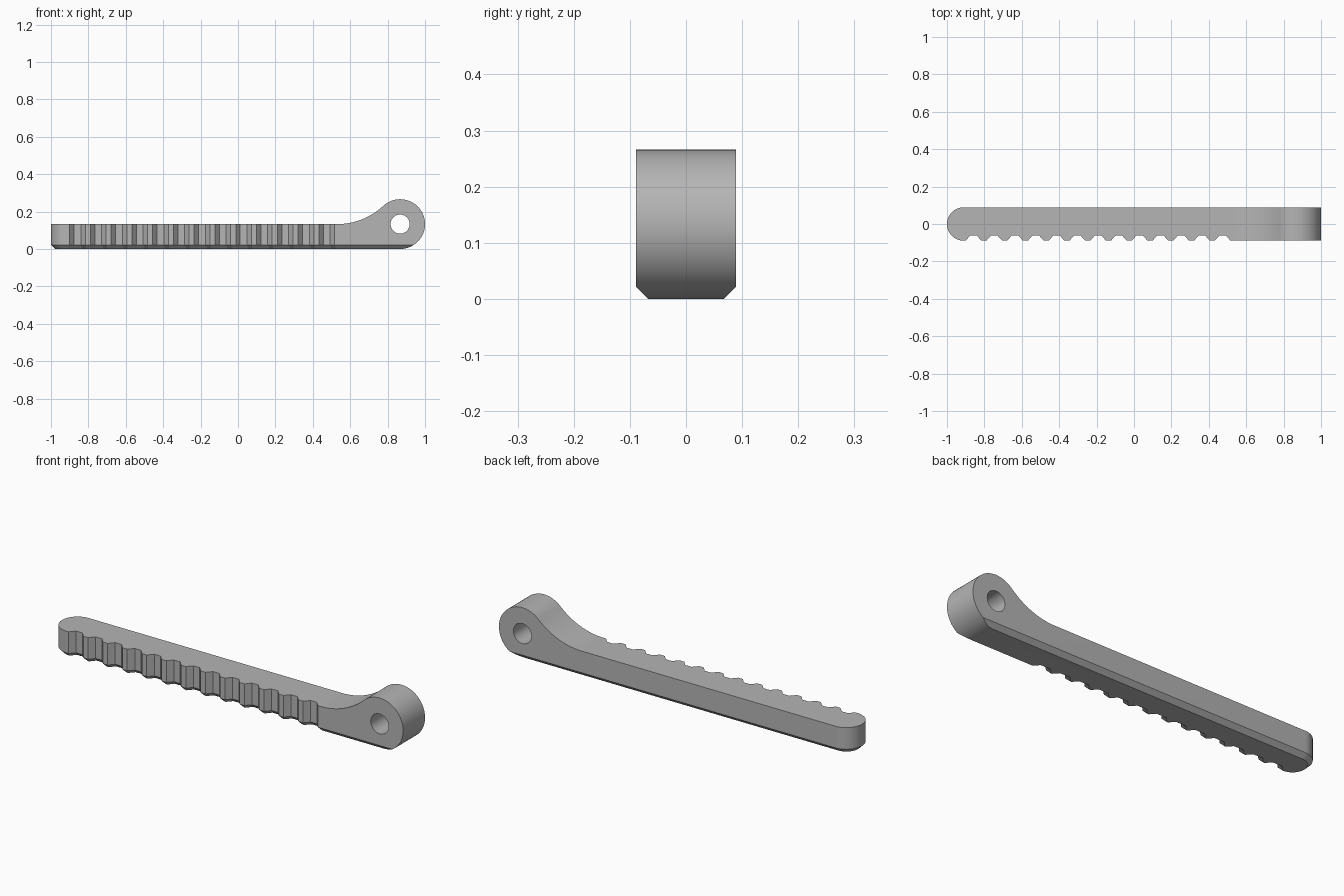
import bpy, bmesh
from math import sin, cos, pi, atan2
from mathutils import Vector, Matrix

if "Cube" in bpy.data.objects:
    bpy.data.objects.remove(bpy.data.objects["Cube"])

HALF = 0.089      # half width of the bar
CHAMFER = 0.022   # bottom edge bevel
TOP = 0.133       # height of the straight bar
PITCH = 0.111     # spacing of the grip notches
EYE = Vector((0.867, TOP))
EYE_R = 0.133

grey = bpy.data.materials.new("plain grey")
grey.use_nodes = True
colour = (0.46, 0.46, 0.46, 1)
grey.diffuse_color = colour
grey.node_tree.nodes["Principled BSDF"].inputs["Base Color"].default_value = colour


def arc(centre, radius, start, end, steps):
    return [Vector((centre[0] + radius * cos(start + (end - start) * i / steps),
                    centre[1] + radius * sin(start + (end - start) * i / steps)))
            for i in range(steps + 1)]


def inset(points, distance):
    """Move a counter-clockwise outline inwards by mitred offsets."""
    result = []
    for i, p in enumerate(points):
        a = (p - points[i - 1]).normalized()
        b = (points[(i + 1) % len(points)] - p).normalized()
        na, nb = Vector((-a.y, a.x)), Vector((-b.y, b.x))
        result.append(p + (na + nb) * distance / (1 + na.dot(nb)))
    return result


def loft(name, rings):
    """Solid through matching rings of 3D points."""
    bm = bmesh.new()
    loops = [[bm.verts.new(p) for p in ring] for ring in rings]
    for low, high in zip(loops, loops[1:]):
        for i in range(len(low)):
            j = (i + 1) % len(low)
            bm.faces.new((low[i], low[j], high[j], high[i]))
    bm.faces.new(loops[0][::-1])
    bm.faces.new(loops[-1])
    bmesh.ops.recalc_face_normals(bm, faces=bm.faces)
    mesh = bpy.data.meshes.new(name)
    bm.to_mesh(mesh)
    bm.free()
    obj = bpy.data.objects.new(name, mesh)
    bpy.context.collection.objects.link(obj)
    mesh.materials.append(grey)
    return obj


def combine(target, tool, operation):
    mod = target.modifiers.new(operation, "BOOLEAN")
    mod.operation = operation
    mod.solver = "EXACT"
    mod.object = tool
    tool.hide_render = True
    bpy.context.view_layer.objects.active = target
    bpy.ops.object.modifier_apply(modifier=mod.name)
    bpy.data.objects.remove(tool)


# Plan outline: rounded left end, notched front edge, plain back edge
plan = arc((HALF - 1, 0), HALF, pi / 2, 3 * pi / 2, 32)
for k in range(13):
    x = -0.858 + PITCH * k
    plan += [Vector((x + dx, -HALF + dy)) for dx, dy in
             ((-0.042, 0), (-0.018, 0.027), (0.018, 0.027), (0.042, 0))]
plan += [Vector((1.1, -HALF)), Vector((1.1, HALF))]
handle = loft("notched_handle", [
    [(p.x, p.y, 0) for p in inset(plan, CHAMFER)],
    [(p.x, p.y, CHAMFER) for p in plan],
    [(p.x, p.y, 0.4) for p in plan]])

# Side outline: flat bar sweeping up into the round eye
start_x = 0.53
gap = EYE.x - start_x
sweep_r = (gap ** 2 - EYE_R ** 2) / (2 * EYE_R)
sweep_c = Vector((start_x, TOP + sweep_r))
angle = atan2(EYE.y - sweep_c.y, EYE.x - sweep_c.x)
side = [Vector((-1.1, TOP)), Vector((-1.1, 0))]
side += arc(EYE, EYE_R, -pi / 2, angle + pi, 56)
side += arc(sweep_c, sweep_r, angle, -pi / 2, 20)[1:]
side_solid = loft("side_cutter", [[(p.x, y, p.y) for p in side] for y in (-0.2, 0.2)])
combine(handle, side_solid, "INTERSECT")

# Pivot hole through the eye
ring = arc(EYE, 0.051, 0, 2 * pi, 48)[:-1]
hole = loft("hole_cutter", [[(p.x, y, p.y) for p in ring] for y in (-0.3, 0.3)])
combine(handle, hole, "DIFFERENCE")

bpy.ops.object.select_all(action="DESELECT")
handle.select_set(True)
bpy.context.view_layer.objects.active = handle
bpy.ops.object.shade_smooth_by_angle(angle=pi / 7)
